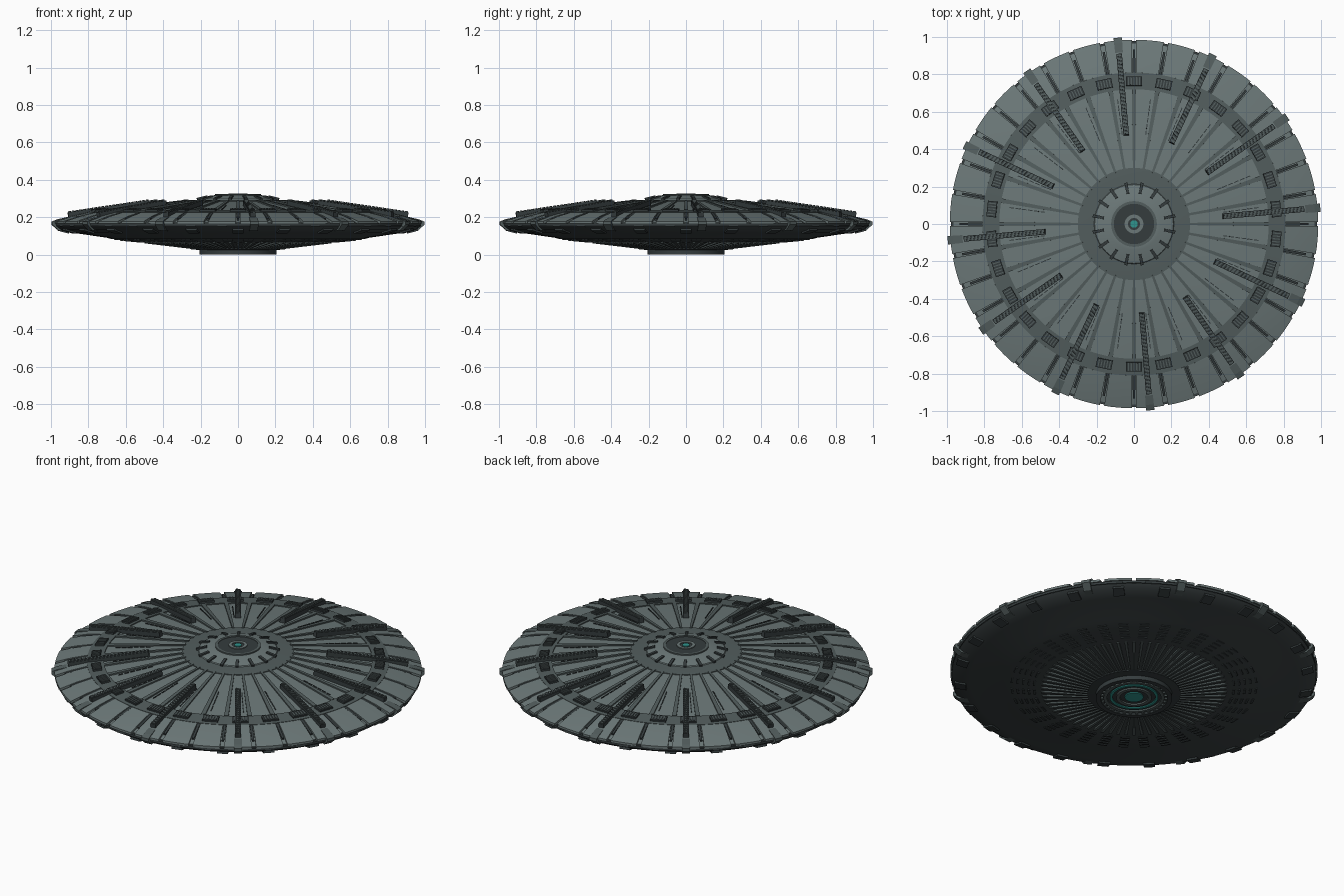
import bpy, bmesh
from math import sin, cos, radians, hypot

if "Cube" in bpy.data.objects:
    bpy.data.objects.remove(bpy.data.objects["Cube"])


def material(name, rgb):
    m = bpy.data.materials.new(name)
    m.diffuse_color = (*rgb, 1)
    m.use_nodes = True
    m.node_tree.nodes["Principled BSDF"].inputs["Base Color"].default_value = m.diffuse_color
    return m


PLATE = material("plate_grey", (0.15, 0.19, 0.19))
MID = material("mid_grey", (0.085, 0.11, 0.11))
DARK = material("dark_grey", (0.035, 0.045, 0.047))
BELLY = material("belly_grey", (0.045, 0.056, 0.058))
TEAL = material("teal_glow", (0.03, 0.3, 0.27))


def finish(name, bm, mat, smooth=False):
    bmesh.ops.recalc_face_normals(bm, faces=bm.faces[:])
    me = bpy.data.meshes.new(name)
    bm.to_mesh(me)
    bm.free()
    me.materials.append(mat)
    ob = bpy.data.objects.new(name, me)
    bpy.context.collection.objects.link(ob)
    if smooth:
        bpy.ops.object.select_all(action='DESELECT')
        ob.select_set(True)
        bpy.context.view_layer.objects.active = ob
        bpy.ops.object.shade_smooth_by_angle(angle=radians(25))
    return ob


def lathe(name, profile, mat, n=144):
    """Revolve an (r, z) profile about z; points at r = 0 close it."""
    bm = bmesh.new()
    vs = [bm.verts.new((r, 0, z)) for r, z in profile]
    es = [bm.edges.new(p) for p in zip(vs, vs[1:])]
    bmesh.ops.spin(bm, geom=vs + es, cent=(0, 0, 0), axis=(0, 0, 1),
                   angle=radians(360), steps=n, use_merge=True)
    bmesh.ops.remove_doubles(bm, verts=bm.verts[:], dist=1e-5)
    return finish(name, bm, mat, True)


def ring(name, r0, r1, z0, z1, mat, n=96):
    return lathe(name, [(r0, z0), (r1, z0), (r1, z1), (r0, z1), (r0, z0)], mat, n)


def sector(bm, profile, a0, a1, steps):
    """Sweep a closed (r, z) profile between two angles, with end caps."""
    rows = []
    for i in range(steps + 1):
        a = radians(a0 + (a1 - a0) * i / steps)
        rows.append([bm.verts.new((r * cos(a), r * sin(a), z)) for r, z in profile])
    k = len(profile)
    for p, q in zip(rows, rows[1:]):
        for j in range(k):
            bm.faces.new((p[j], p[(j + 1) % k], q[(j + 1) % k], q[j]))
    bm.faces.new(rows[0])
    bm.faces.new(rows[-1])


def bar(bm, angle, p0, p1, w0, w1, h, off=0.0, skew=0.0):
    """Radial bar from (r, z) p0 to p1, widths w0 to w1, h thick along its normal."""
    a = radians(angle)
    L = hypot(p1[0] - p0[0], p1[1] - p0[1])
    tx, tz = (p1[0] - p0[0]) / L, (p1[1] - p0[1]) / L
    vs = []
    for (r, z), w in ((p0, w0), (p1, w1)):
        for s, t in ((-1, 0), (1, 0), (1, h), (-1, h)):
            rr, zz, y = r - tz * t + s * skew * tx, z + tx * t + s * skew * tz, off + s * w / 2
            vs.append(bm.verts.new((rr * cos(a) - y * sin(a), rr * sin(a) + y * cos(a), zz)))
    for f in ((0, 1, 2, 3), (4, 5, 6, 7), (0, 1, 5, 4), (1, 2, 6, 5), (2, 3, 7, 6), (3, 0, 4, 7)):
        bm.faces.new([vs[i] for i in f])


def bars(name, mat, n, start, *args, **kw):
    bm = bmesh.new()
    for i in range(n):
        bar(bm, start + i * 360 / n, *args, **kw)
    return finish(name, bm, mat)


def lerp(p, q, t):
    return (p[0] + (q[0] - p[0]) * t, p[1] + (q[1] - p[1]) * t)


# Upper and lower hull shells
lathe("upper_hull", [(0.96, 0.155), (0.965, 0.172), (0.90, 0.193), (0.81, 0.216), (0.81, 0.222),
                     (0.72, 0.232), (0.30, 0.284), (0, 0.288)], PLATE)
lathe("lower_hull", [(0.96, 0.16), (0.975, 0.15), (0.95, 0.132), (0.88, 0.116), (0.70, 0.09),
                     (0.68, 0.084), (0.50, 0.064), (0.47, 0.066), (0.25, 0.036), (0, 0.03)], BELLY)
ring("rim_band", 0.94, 0.978, 0.152, 0.165, DARK, 144)

# Rim plates with gaps between them
bm = bmesh.new()
for i in range(36):
    sector(bm, [(0.81, 0.205), (0.81, 0.226), (0.90, 0.205), (0.985, 0.178), (0.985, 0.165), (0.90, 0.18)],
           i * 10 + 0.7, i * 10 + 9.3, 4)
finish("rim_plates", bm, PLATE, True)
bars("rim_gap_strips", DARK, 36, 0, (0.80, 0.217), (0.93, 0.183), 0.016, 0.012, 0.010)

# Clamps round the edge: small on each plate, large below the long ribs
bars("small_edge_clamps", DARK, 36, 5, (0.94, 0.140), (0.98, 0.150), 0.05, 0.05, 0.015)
bm = bmesh.new()
for i in range(12):
    sector(bm, [(0.92, 0.125), (0.965, 0.130), (1.0, 0.160), (1.0, 0.176), (0.97, 0.188), (0.92, 0.2)],
           i * 30 + 3.7, i * 30 + 6.3, 1)
finish("large_edge_clamps", bm, MID)

# Window band
lathe("window_band", [(0.72, 0.22), (0.72, 0.238), (0.81, 0.228), (0.81, 0.21)], MID)
bars("window_frames", DARK, 30, 6, (0.738, 0.232), (0.788, 0.226), 0.085, 0.085, 0.014)
bm = bmesh.new()
for i in range(30):
    for k in range(5):
        bar(bm, 6 + i * 12, (0.742, 0.245), (0.784, 0.240), 0.006, 0.006, 0.004,
            off=-0.03 + k * 0.015, skew=0.003)
finish("window_slats", bm, MID)

# Radial seams and dashes over the upper hull
bars("upper_seams", MID, 36, 0, (0.29, 0.284), (0.72, 0.232), 0.012, 0.024, 0.008)
bm = bmesh.new()
for i in range(24):
    for k in range(6):
        p, q = (0.48, 0.262), (0.68, 0.237)
        bar(bm, 7.5 + i * 15, lerp(p, q, k / 6), lerp(p, q, (k + 0.75) / 6), 0.005, 0.005, 0.004)
finish("upper_dashes", bm, DARK)

# Twelve long ribs with ridged tops
bm, bm2 = bmesh.new(), bmesh.new()
P, Q = (0.475, 0.262), (0.91, 0.198)
for i in range(12):
    bar(bm, 5 + i * 30, P, Q, 0.030, 0.030, 0.028)
    for k in range(22):
        p, q = lerp(P, Q, (k + 0.2) / 22), lerp(P, Q, (k + 0.75) / 22)
        bar(bm2, 5 + i * 30, (p[0] + 0.004, p[1] + 0.026), (q[0] + 0.004, q[1] + 0.026),
            0.024, 0.024, 0.007, skew=0.004)
finish("long_ribs", bm, DARK)
finish("long_rib_ridges", bm2, MID)

# Top hub
lathe("hub_collar", [(0.30, 0.278), (0.30, 0.288), (0.22, 0.293), (0, 0.293)], MID, 96)
lathe("hub_dome", [(0.215, 0.29), (0.21, 0.298), (0.14, 0.316), (0.12, 0.318), (0, 0.318)], PLATE, 96)
bars("hub_ticks", DARK, 16, 11.25, (0.165, 0.305), (0.222, 0.291), 0.016, 0.016, 0.012)
ring("hub_cap_lip", 0.108, 0.122, 0.31, 0.325, MID)
lathe("hub_cap", [(0.11, 0.31), (0.11, 0.322), (0, 0.322)], DARK, 64)
ring("hub_eye_ring", 0.032, 0.05, 0.318, 0.327, PLATE, 48)
lathe("hub_eye", [(0.02, 0.318), (0.02, 0.326), (0, 0.326)], TEAL, 32)

# Underside blocks, dash groups and fins
bars("belly_blocks", DARK, 24, 0, (0.905, 0.112), (0.965, 0.128), 0.06, 0.06, 0.024)
bm = bmesh.new()
for i in range(36):
    for k in range(5):
        r = 0.53 + k * 0.03
        z = 0.064 + (r - 0.5) * 0.111
        bar(bm, 5 + i * 10, (r, z - 0.004), (r + 0.012, z - 0.003), 0.05, 0.05, 0.01)
finish("belly_dashes", bm, DARK)
bars("belly_fins", MID, 72, 0, (0.22, 0.027), (0.50, 0.060), 0.008, 0.016, 0.012)

# Underside emitter
lathe("emitter_drum", [(0.25, 0.04), (0.25, 0.028), (0.205, 0.024), (0.205, 0.0), (0.18, 0.0),
                       (0.175, 0.012), (0, 0.012)], DARK, 96)
ring("emitter_ring_outer", 0.145, 0.163, 0.003, 0.015, MID)
ring("emitter_ring_glow", 0.115, 0.130, 0.006, 0.015, TEAL)
ring("emitter_ring_inner", 0.075, 0.095, 0.003, 0.015, MID)
lathe("emitter_lens", [(0.05, 0.015), (0.05, 0.006), (0, 0.004)], TEAL, 48)
bars("emitter_teeth", MID, 32, 0, (0.165, 0.004), (0.20, 0.001), 0.014, 0.014, 0.010)
